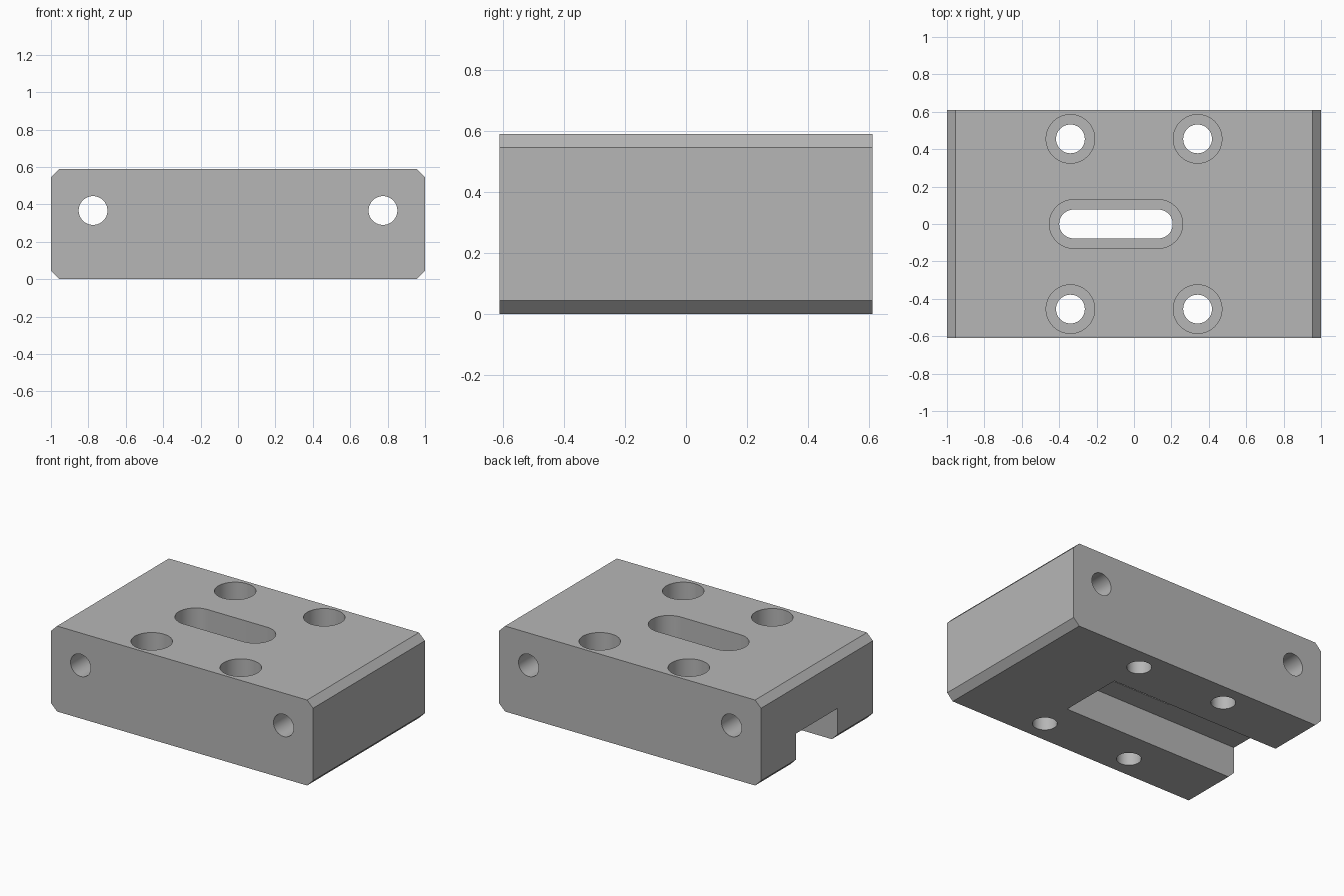
import bpy, bmesh
from math import pi, cos, sin
from mathutils import Matrix

default = bpy.data.objects.get("Cube")
if default:
    bpy.data.objects.remove(default, do_unlink=True)

grey = bpy.data.materials.new("light_grey_metal")
grey.use_nodes = True
colour = (0.47, 0.47, 0.47, 1)
grey.diffuse_color = colour
grey.node_tree.nodes["Principled BSDF"].inputs["Base Color"].default_value = colour


def prism(name, outline, low, high, matrix=Matrix()):
    """Extrude a flat outline along local z from low to high."""
    bm = bmesh.new()
    face = bm.faces.new([bm.verts.new((u, v, low)) for u, v in outline])
    ext = bmesh.ops.extrude_face_region(bm, geom=[face])["geom"]
    bmesh.ops.translate(bm, vec=(0, 0, high - low),
                        verts=[e for e in ext if isinstance(e, bmesh.types.BMVert)])
    bm.transform(matrix)
    bmesh.ops.recalc_face_normals(bm, faces=bm.faces)
    mesh = bpy.data.meshes.new(name)
    bm.to_mesh(mesh)
    bm.free()
    mesh.materials.append(grey)
    obj = bpy.data.objects.new(name, mesh)
    bpy.context.collection.objects.link(obj)
    return obj


def stadium(x1, x2, y, r, steps=24):
    """Outline with two round ends; x1 == x2 gives a circle."""
    pts = []
    for cx, start in ((x2, -pi / 2), (x1, pi / 2)):
        last = steps if x1 == x2 else steps + 1
        for i in range(last):
            a = start + pi * i / steps
            pts.append((cx + r * cos(a), y + r * sin(a)))
    return pts


def rectangle(x1, x2, y1, y2):
    return [(x1, y1), (x2, y1), (x2, y2), (x1, y2)]


height, depth, bevel = 0.59, 0.61, 0.045
hole_r, bore_r, bore_floor = 0.077, 0.13, 0.41
along_y = Matrix.Rotation(pi / 2, 4, "X")

# Block with bevelled long ends
e = 1 - bevel
profile = [(-e, 0), (e, 0), (1, bevel), (1, height - bevel),
           (e, height), (-e, height), (-1, height - bevel), (-1, bevel)]
block = prism("clamp_block", profile, -depth, depth, along_y)

# Channel under the block, open at one end
cutters = [prism("channel_cutter", rectangle(-1.2, 0.35, -0.227, 0.227), -0.2, 0.225)]

# Counterbored bolt holes and central slot
spots = [(sx * 0.34, sx * 0.34, sy * 0.455) for sx in (-1, 1) for sy in (-1, 1)]
for x1, x2, y in spots + [(-0.323, 0.13, 0)]:
    cutters.append(prism("bolt_cutter", stadium(x1, x2, y, hole_r), -0.1, 0.5))
    cutters.append(prism("bore_cutter", stadium(x1, x2, y, bore_r), bore_floor, 0.8))

# Cross holes running front to back
for x in (-0.775, 0.775):
    cutters.append(prism("cross_cutter", stadium(x, x, 0.367, hole_r), -1, 1, along_y))

for cutter in cutters:
    cutter.hide_render = True
    mod = block.modifiers.new(cutter.name, "BOOLEAN")
    mod.operation, mod.solver, mod.object = "DIFFERENCE", "EXACT", cutter

# Bake the cuts and drop the helpers
bpy.context.view_layer.update()
evaluated = block.evaluated_get(bpy.context.evaluated_depsgraph_get())
cut_mesh = bpy.data.meshes.new_from_object(evaluated)
block.modifiers.clear()
block.data = cut_mesh
for cutter in cutters:
    bpy.data.objects.remove(cutter, do_unlink=True)

bpy.ops.object.select_all(action="DESELECT")
block.select_set(True)
bpy.context.view_layer.objects.active = block
bpy.ops.object.shade_smooth_by_angle(angle=pi / 6)
